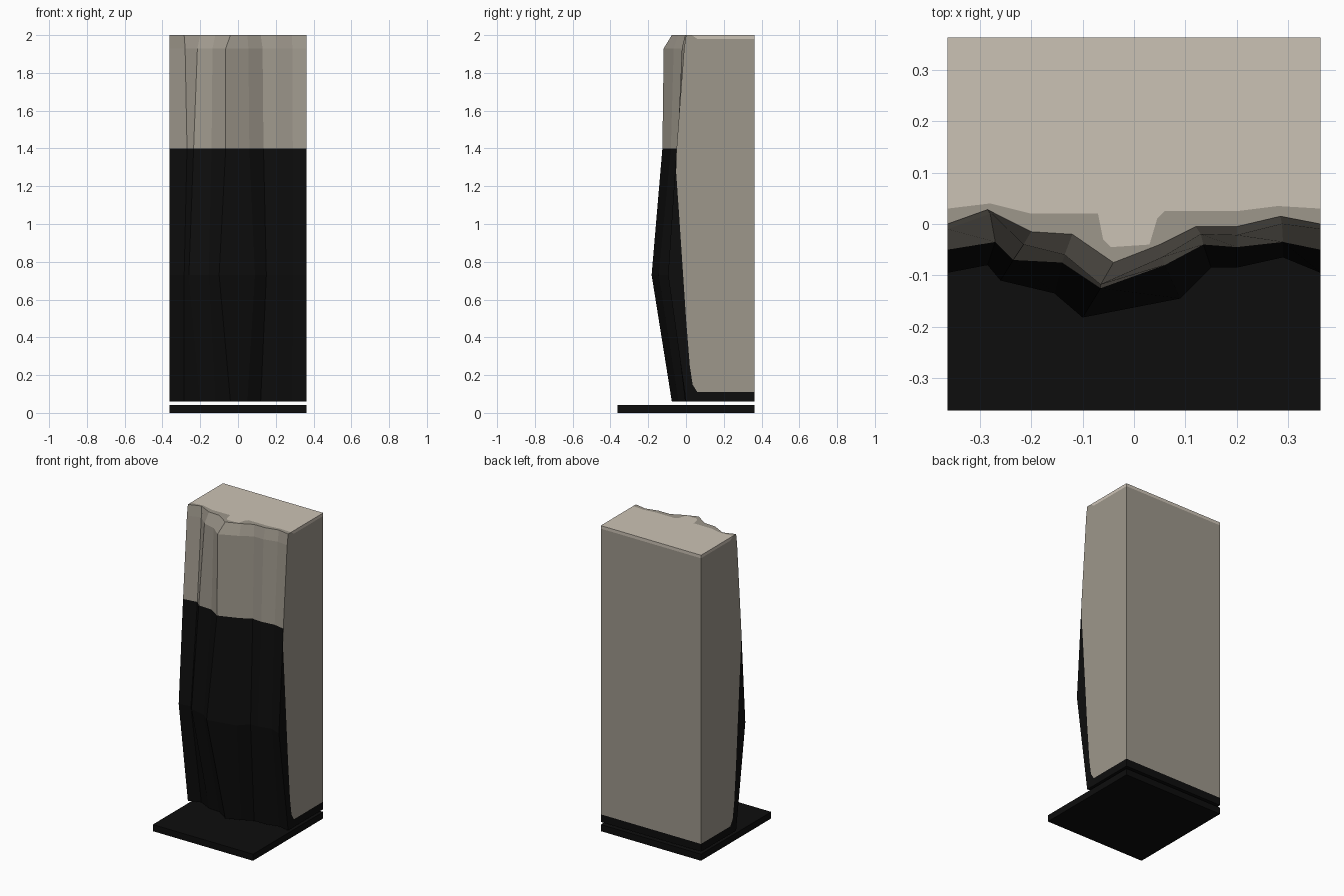
import bpy
import bmesh

if "Cube" in bpy.data.objects:
    bpy.data.objects.remove(bpy.data.objects["Cube"], do_unlink=True)


def make_material(name, colour):
    material = bpy.data.materials.new(name)
    material.use_nodes = True
    material.diffuse_color = (*colour, 1)
    shader = material.node_tree.nodes["Principled BSDF"]
    shader.inputs["Base Color"].default_value = (*colour, 1)
    shader.inputs["Roughness"].default_value = 0.8
    return material


materials = [
    make_material("stone beige", (0.34, 0.31, 0.26)),
    make_material("pale beige", (0.60, 0.54, 0.46)),
    make_material("black", (0.004, 0.004, 0.004)),
]
STONE, PALE, BLACK = range(len(materials))


def finish(bm, name):
    """Weld the faces into a closed solid and link it as an object."""
    bmesh.ops.remove_doubles(bm, verts=bm.verts, dist=0.0001)
    bmesh.ops.recalc_face_normals(bm, faces=bm.faces)
    mesh = bpy.data.meshes.new(name)
    bm.to_mesh(mesh)
    bm.free()
    for material in materials:
        mesh.materials.append(material)
    obj = bpy.data.objects.new(name, mesh)
    bpy.context.collection.objects.link(obj)
    return obj


def add_face(bm, points, material_index):
    face = bm.faces.new([bm.verts.new(point) for point in points])
    face.material_index = material_index


def at_height(outline, height):
    return [(x, y, height) for x, y in outline]


# Overall measures
half = 0.363
top, bottom = 2.0, 0.06
cap_low, skirt_top = 1.98, 0.11

# Outlines of the rough front, from the model's right to its left
rim = [(-half, 0), (-.285, .028), (-.2, -.015), (-.12, -.02), (-.04, -.075),
       (.05, -.04), (.12, -.005), (.2, -.005), (.285, .015), (half, 0)]
shoulder = [(-half, -.01), (-.28, .02), (-.215, -.04), (-.135, -.06), (-.065, -.118),
            (.055, -.065), (.13, -.02), (.2, -.022), (.288, 0), (half, -.01)]
waist = [(-half, -.05), (-.27, -.035), (-.235, -.07), (-.14, -.075), (-.065, -.125),
         (.06, -.08), (.135, -.04), (.2, -.045), (.29, -.035), (half, -.05)]
bulge = [(-half, -.095), (-.285, -.08), (-.26, -.11), (-.155, -.135), (-.1, -.182),
         (.09, -.145), (.15, -.085), (.2, -.085), (.29, -.065), (half, -.095)]

rings = [
    at_height(rim, top),
    at_height(shoulder, 1.93),
    at_height(waist, 1.4),
    at_height(bulge, 0.73),
    at_height(rim, bottom),
]

body = bmesh.new()

# Rough front: stone above, black below
for level, (upper, lower) in enumerate(zip(rings, rings[1:])):
    colour = STONE if level < 2 else BLACK
    for i in range(len(upper) - 1):
        add_face(body, [upper[i], upper[i + 1], lower[i + 1], lower[i]], colour)

# Top: stone margin along the rough edge, pale cap behind it
margin = at_height([(-half, .03), (-.28, .04), (-.2, .02), (-.07, .02), (-.06, -.03),
                    (-.045, -.045), (.03, -.04), (.045, .01), (.06, .025),
                    (.2, .025), (.28, .035), (half, .03)], top)
add_face(body, rings[0] + margin[::-1], STONE)
add_face(body, margin + [(half, half, top), (-half, half, top)], PALE)

# Underside
add_face(body, rings[-1] + [(half, half, bottom), (-half, half, bottom)], BLACK)

# Sides: black front edge and skirt, stone panel, pale lip
paint_edge = [(-.052, 1.27), (-.04, 1.1), (-.02, .8), (0, .5),
              (.02, .25), (.035, .15), (.06, skirt_top)]
for side in (0, -1):
    x = rings[0][side][0]
    rim_end, shoulder_end, waist_end, bulge_end, foot_end = [ring[side] for ring in rings]
    edge = [(x, y, z) for y, z in paint_edge]
    back_top, back_cap, back_skirt, back_foot = [
        (x, half, z) for z in (top, cap_low, skirt_top, bottom)]
    lip = (x, 0.06, cap_low)
    add_face(body, [waist_end, bulge_end, foot_end, back_foot, back_skirt]
             + edge[::-1], BLACK)
    add_face(body, [rim_end, margin[side], lip, back_cap, back_skirt]
             + edge[::-1] + [waist_end, shoulder_end], STONE)
    add_face(body, [margin[side], back_top, back_cap, lip], PALE)

# Back: pale lip, stone panel, black skirt
bands = [(top, cap_low, PALE), (cap_low, skirt_top, STONE), (skirt_top, bottom, BLACK)]
for high, low, colour in bands:
    add_face(body, [(-half, half, high), (half, half, high),
                    (half, half, low), (-half, half, low)], colour)

finish(body, "stone_block")

# Base plate
plate = bmesh.new()
thickness = 0.043
bmesh.ops.create_cube(plate, size=1)
for vert in plate.verts:
    vert.co.x *= 2 * half
    vert.co.y *= 2 * half
    vert.co.z = (vert.co.z + 0.5) * thickness
for face in plate.faces:
    face.material_index = BLACK
finish(plate, "base_plate")
